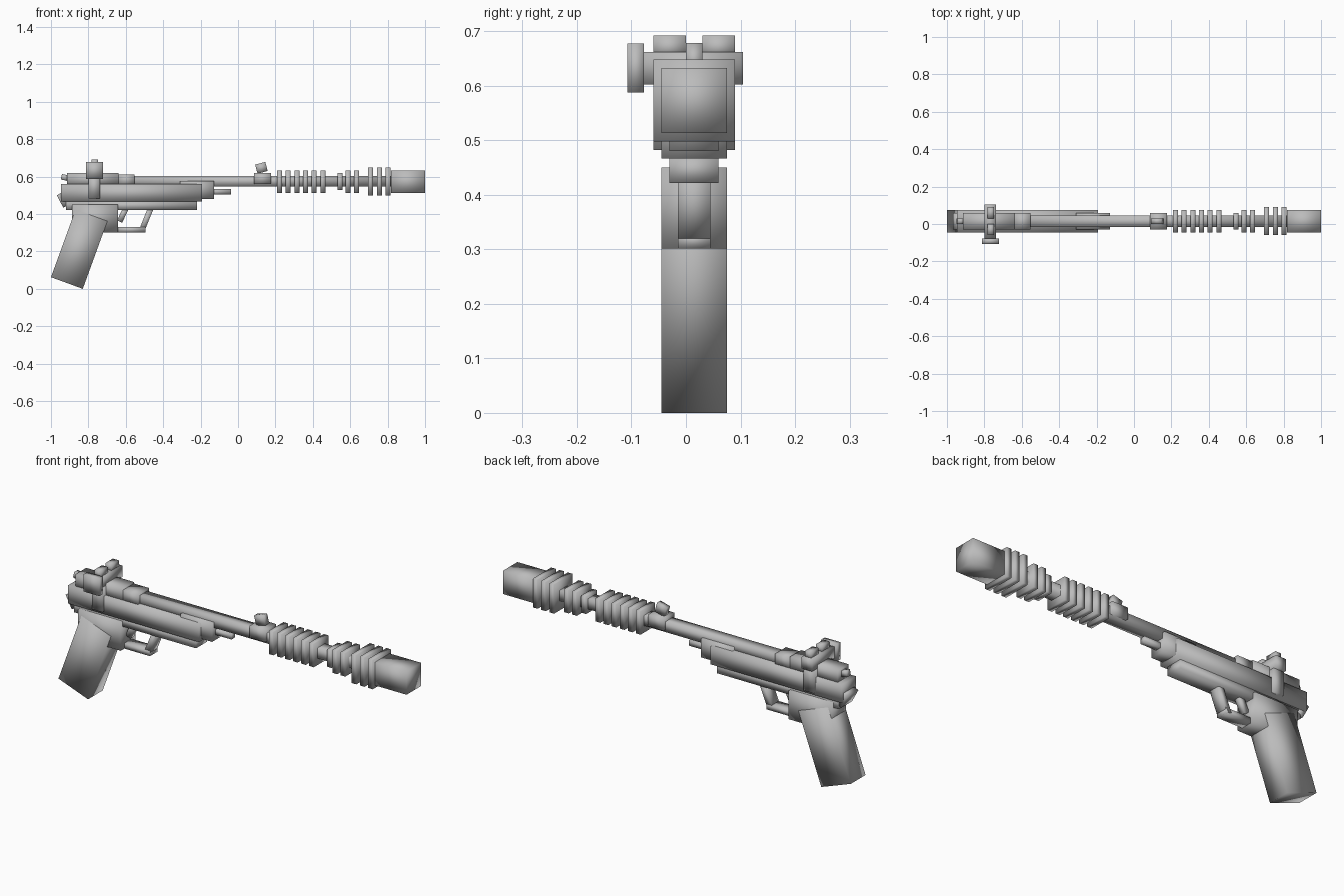
import bpy
import bmesh
from math import radians, sin, cos
from mathutils import Matrix, Vector

cube = bpy.data.objects.get("Cube")
if cube:
    bpy.data.objects.remove(cube, do_unlink=True)

metal = bpy.data.materials.new("grey metal")
metal.use_nodes = True
grey = (0.5, 0.5, 0.5, 1)
metal.diffuse_color = grey
metal.node_tree.nodes["Principled BSDF"].inputs["Base Color"].default_value = grey

MID = 0.015  # the whole piece sits slightly off the y axis


def block(name, center, size, tilt=0):
    """Softly shaded box, tilted clockwise (degrees) as seen from the front."""
    mesh = bpy.data.meshes.new(name)
    bm = bmesh.new()
    bmesh.ops.create_cube(bm, size=1)
    bm.transform(Matrix.Rotation(radians(tilt), 4, 'Y') @ Matrix.Diagonal((*size, 1)))
    for f in bm.faces:
        f.smooth = True
    bm.to_mesh(mesh)
    bm.free()
    mesh.materials.append(metal)
    obj = bpy.data.objects.new(name, mesh)
    obj.location = center
    bpy.context.collection.objects.link(obj)
    return obj


def span(name, x0, x1, z0, z1, width, y=MID):
    """Upright box given by its extent along x and z."""
    return block(name, ((x0 + x1) / 2, y, (z0 + z1) / 2), (x1 - x0, width, z1 - z0))


# Receiver
span("receiver", -0.946, -0.193, 0.467, 0.56, 0.12)
span("receiver_nose", -0.31, -0.128, 0.48, 0.577, 0.09)
span("lower_rail", -0.92, -0.22, 0.422, 0.47, 0.09)
span("rear_housing", -0.914, -0.64, 0.55, 0.62, 0.09)
span("barrel_collar", -0.64, -0.553, 0.55, 0.612, 0.09)
span("guide_rod", -0.2, -0.037, 0.505, 0.533, 0.03)
block("rear_knob", (-0.925, MID, 0.595), (0.04, 0.03, 0.03), 12)
block("hammer", (-0.936, MID, 0.475), (0.035, 0.09, 0.075), -28)

# Barrel, cooling rings and muzzle
BORE = 0.573
span("barrel", -0.6, 0.83, 0.548, 0.602, 0.06)
span("muzzle", 0.818, 1.0, BORE - 0.06, BORE + 0.06, 0.12)
rings = [(0.222 + 0.0463 * i, 0.12) for i in range(6)]
rings += [(0.545, 0.09)]
rings += [(0.588 + 0.0463 * i, 0.12) for i in range(2)]
rings += [(0.708 + 0.0475 * i, 0.15) for i in range(3)]
for i, (x, size) in enumerate(rings):
    block(f"barrel_ring_{i + 1}", (x, MID, BORE), (0.027, size, size))

# Front sight
span("front_sight_base", 0.086, 0.177, 0.56, 0.62, 0.09)
block("front_sight", (0.125, MID, 0.647), (0.056, 0.03, 0.05), -15)

# Rear sight with clamp, cross bar and side knob
span("sight_clamp", -0.798, -0.738, 0.482, 0.61, 0.15)
span("sight_cross_bar", -0.798, -0.738, 0.602, 0.662, 0.182, 0.014)
span("sight_knob", -0.812, -0.722, 0.588, 0.678, 0.03, -0.092)
for side, name in ((-1, "right"), (1, "left")):
    span(f"sight_post_{name}", -0.782, -0.748, 0.65, 0.692, 0.06, MID + side * 0.045)

# Raked grip under the frame
span("grip_frame", -0.888, -0.642, 0.302, 0.45, 0.12)
rake, depth, length = radians(20), 0.181, 0.385
along = Vector((sin(rake), 0, cos(rake)))
across = Vector((cos(rake), 0, -sin(rake)))
heel = Vector((-1, MID, depth * sin(rake)))
block("grip", heel + across * depth / 2 + along * length / 2, (depth, 0.1205, length), 20)

# Trigger and guard
span("guard_bottom", -0.65, -0.495, 0.302, 0.33, 0.06)
block("guard_front", (-0.491, MID, 0.37), (0.03, 0.06, 0.135), 22)
block("trigger", (-0.615, MID, 0.398), (0.03, 0.03, 0.085), 25)
